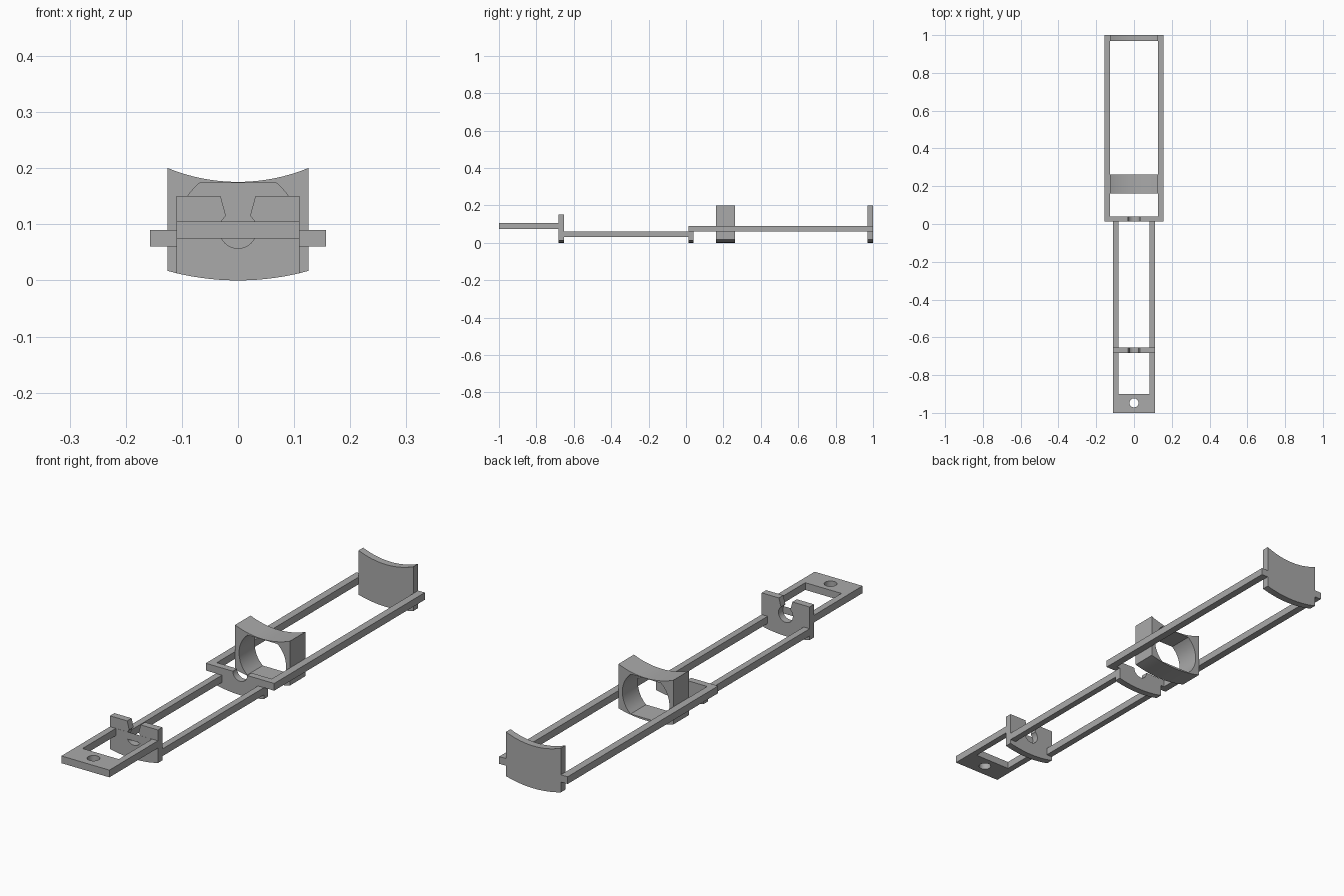
import bpy
from math import sin, cos, asin, pi, radians, sqrt
from mathutils import Matrix

cube = bpy.data.objects.get("Cube")
if cube:
    bpy.data.objects.remove(cube, do_unlink=True)

# Single grey plastic
GREY = (0.4, 0.4, 0.4, 1)
plastic = bpy.data.materials.new("grey_plastic")
plastic.use_nodes = True
plastic.diffuse_color = GREY
plastic.node_tree.nodes["Principled BSDF"].inputs["Base Color"].default_value = GREY


def rect(x0, y0, x1, y1):
    return [(x0, y0), (x1, y0), (x1, y1), (x0, y1)]


def arc(cx, cy, r, start, end, steps):
    angles = [start + (end - start) * i / steps for i in range(steps + 1)]
    return [(cx + r * cos(a), cy + r * sin(a)) for a in angles]


def sagged(half, low, radius, steps=16):
    """Shallow upward-opening arc from -half to +half, lowest at the middle."""
    a = asin(half / radius)
    return arc(0, low + radius, radius, -pi / 2 - a, -pi / 2 + a, steps)


def prism(name, loops, axis, lo, hi):
    """Extrude an outline (further loops are holes) along y or z."""
    curve = bpy.data.curves.new(name, "CURVE")
    curve.dimensions = "2D"
    curve.fill_mode = "BOTH"
    curve.extrude = (hi - lo) / 2
    for loop in loops:
        spline = curve.splines.new("POLY")
        spline.points.add(len(loop) - 1)
        for point, (u, v) in zip(spline.points, loop):
            point.co = (u, v, 0, 1)
        spline.use_cyclic_u = True
    temp = bpy.data.objects.new(name + "_outline", curve)
    bpy.context.collection.objects.link(temp)
    graph = bpy.context.evaluated_depsgraph_get()
    mesh = bpy.data.meshes.new_from_object(temp.evaluated_get(graph))
    bpy.data.objects.remove(temp, do_unlink=True)
    mid = (lo + hi) / 2
    if axis == "y":
        mesh.transform(Matrix.Translation((0, mid, 0)) @ Matrix.Rotation(pi / 2, 4, "X"))
    else:
        mesh.transform(Matrix.Translation((0, 0, mid)))
    mesh.materials.clear()
    mesh.materials.append(plastic)
    mesh.name = name
    obj = bpy.data.objects.new(name, mesh)
    bpy.context.collection.objects.link(obj)
    # Weld the caps to the sides, then smooth only the curved walls
    bpy.ops.object.select_all(action="DESELECT")
    obj.select_set(True)
    bpy.context.view_layer.objects.active = obj
    bpy.ops.object.mode_set(mode="EDIT")
    bpy.ops.mesh.select_all(action="SELECT")
    bpy.ops.mesh.remove_doubles(threshold=0.00001)
    bpy.ops.mesh.normals_make_consistent(inside=False)
    bpy.ops.object.mode_set(mode="OBJECT")
    bpy.ops.object.shade_smooth_by_angle(angle=radians(25))
    return obj


# Shared sizes
NARROW, INNER = 0.11, 0.083     # front frame half widths
WIDE, BODY = 0.157, 0.126       # rear frame half widths
AXIS, BORE = 0.09, 0.033        # height and radius of the cradle bore
BELLY, SADDLE = 0.475, 0.33     # radii of lower and upper arcs
FRONT, MIDDLE = (-0.682, -0.653), (0.013, 0.041)

# Front tongue with window and screw hole
prism("front_tongue", [
    rect(-NARROW, -1, NARROW, FRONT[0]),
    rect(-INNER, -0.9, INNER, FRONT[0] - 0.0005),
    arc(0, -0.947, 0.024, 0, 2 * pi, 32)[:-1],
], "z", 0.075, 0.105)

# Front cradle: snap-in bore with a flared slot
mouth = asin(0.025 / BORE)
slot = arc(0, AXIS, BORE, mouth, -pi - mouth, 32)
prism("front_cradle", [
    sagged(NARROW, 0, BELLY) + [(NARROW, 0.15), (0.031, 0.15)]
    + slot + [(-0.031, 0.15), (-NARROW, 0.15)],
], "y", *FRONT)

# Middle cradle with a wide cross bar and half-round notch
prism("middle_cradle", [
    sagged(NARROW, 0, BELLY) + [(NARROW, 0.06), (WIDE, 0.06), (WIDE, AXIS)]
    + arc(0, AXIS, BORE, 0, -pi, 24)
    + [(-WIDE, AXIS), (-WIDE, 0.06), (-NARROW, 0.06)],
], "y", *MIDDLE)

# Side rails
for side, s in (("left", 1), ("right", -1)):
    prism(side + "_front_rail", [rect(*sorted((s * INNER, s * NARROW))[:1], 0.03,
                                      max(s * INNER, s * NARROW), 0.06)],
          "y", FRONT[1], MIDDLE[0])
    prism(side + "_rear_rail", [rect(min(s * BODY, s * WIDE), 0.06,
                                     max(s * BODY, s * WIDE), 0.09)],
          "y", MIDDLE[1], 1)

# Ring holder and end plate share one saddle-shaped outline
body = sagged(BODY, 0, BELLY) + sagged(BODY, 0.1755, SADDLE)[::-1]
TOP, FLOOR, R = 0.1735, 0.008, 0.108
up, down = asin((TOP - AXIS) / R), asin((FLOOR - AXIS) / R)
hole = arc(0, AXIS, R, down, up, 16) + arc(0, AXIS, R, pi - up, pi - down, 16)
prism("ring_holder", [body, hole], "y", 0.161, 0.263)
prism("end_plate", [body], "y", 0.97, 1)
